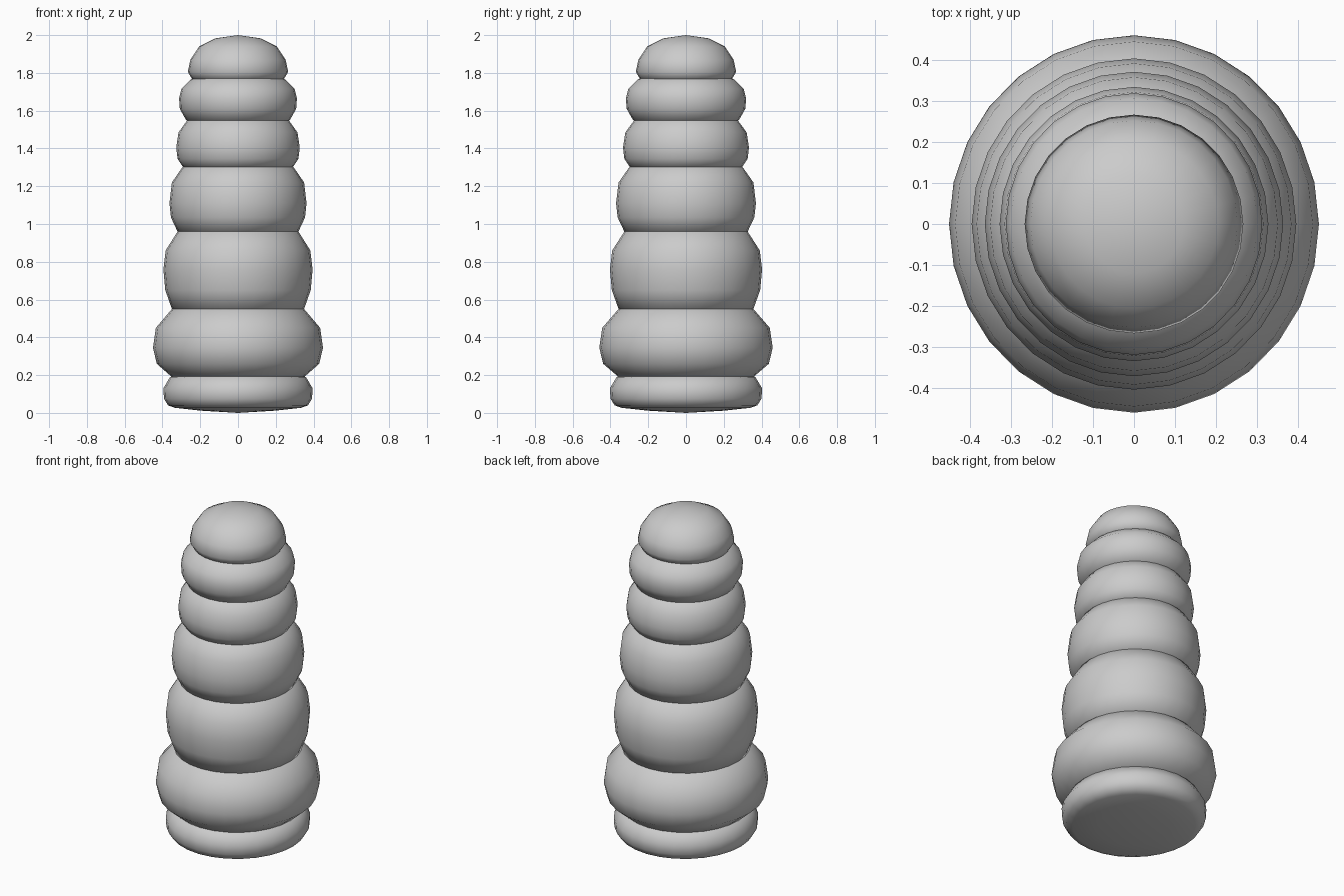
import bpy, bmesh
from math import cos, sin, pi

if "Cube" in bpy.data.objects:
    bpy.data.objects.remove(bpy.data.objects["Cube"])

SIDES = 28


def lathe(name, profile, depth_scale=1.02):
    """Spin a (radius, z) profile around z; radius 0 makes a pole."""
    bm = bmesh.new()
    rings = []
    for r, z in profile:
        if r == 0:
            rings.append([bm.verts.new((0, 0, z))] * SIDES)
        else:
            rings.append([bm.verts.new((r * cos(2 * pi * i / SIDES),
                                        r * depth_scale * sin(2 * pi * i / SIDES), z))
                          for i in range(SIDES)])
    for low, high in zip(rings, rings[1:]):
        for i in range(SIDES):
            j = (i + 1) % SIDES
            corners = list(dict.fromkeys((low[i], low[j], high[j], high[i])))
            bm.faces.new(corners)
    bmesh.ops.recalc_face_normals(bm, faces=bm.faces)
    for f in bm.faces:
        f.smooth = True
    mesh = bpy.data.meshes.new(name)
    bm.to_mesh(mesh)
    bm.free()
    obj = bpy.data.objects.new(name, mesh)
    bpy.context.collection.objects.link(obj)
    return obj


# Flattened foot with a nearly flat underside
lathe("base_bulge", [(0, 0.0), (0.2, 0.012), (0.335, 0.027), (0.37, 0.04), (0.392, 0.075),
                     (0.395, 0.13), (0.36, 0.19), (0.25, 0.22), (0, 0.23)])

# Stacked bulges, each closed by domes hidden inside its neighbours
bulges = [
    [(0.35, 0.19), (0.43, 0.26), (0.45, 0.345), (0.435, 0.45), (0.35, 0.55)],
    [(0.35, 0.55), (0.385, 0.65), (0.395, 0.76), (0.383, 0.86), (0.32, 0.96)],
    [(0.32, 0.96), (0.355, 1.035), (0.363, 1.11), (0.35, 1.22), (0.295, 1.30)],
    [(0.29, 1.30), (0.32, 1.345), (0.327, 1.405), (0.315, 1.485), (0.268, 1.55)],
    [(0.275, 1.55), (0.308, 1.61), (0.312, 1.665), (0.30, 1.715), (0.25, 1.765)],
]
for n, p in enumerate(bulges):
    inner_low = [(0, p[0][1] - 0.05), (p[0][0] * 0.65, p[0][1] - 0.03)]
    inner_high = [(p[-1][0] * 0.65, p[-1][1] + 0.04), (0, p[-1][1] + 0.06)]
    lathe(f"body_bulge_{n + 1}", inner_low + p + inner_high)

# Rounded cap
lathe("top_dome", [(0, 1.73), (0.17, 1.74), (0.24, 1.763), (0.266, 1.805), (0.252, 1.87),
                   (0.205, 1.94), (0.12, 1.983), (0, 2.0)], 1.0)
